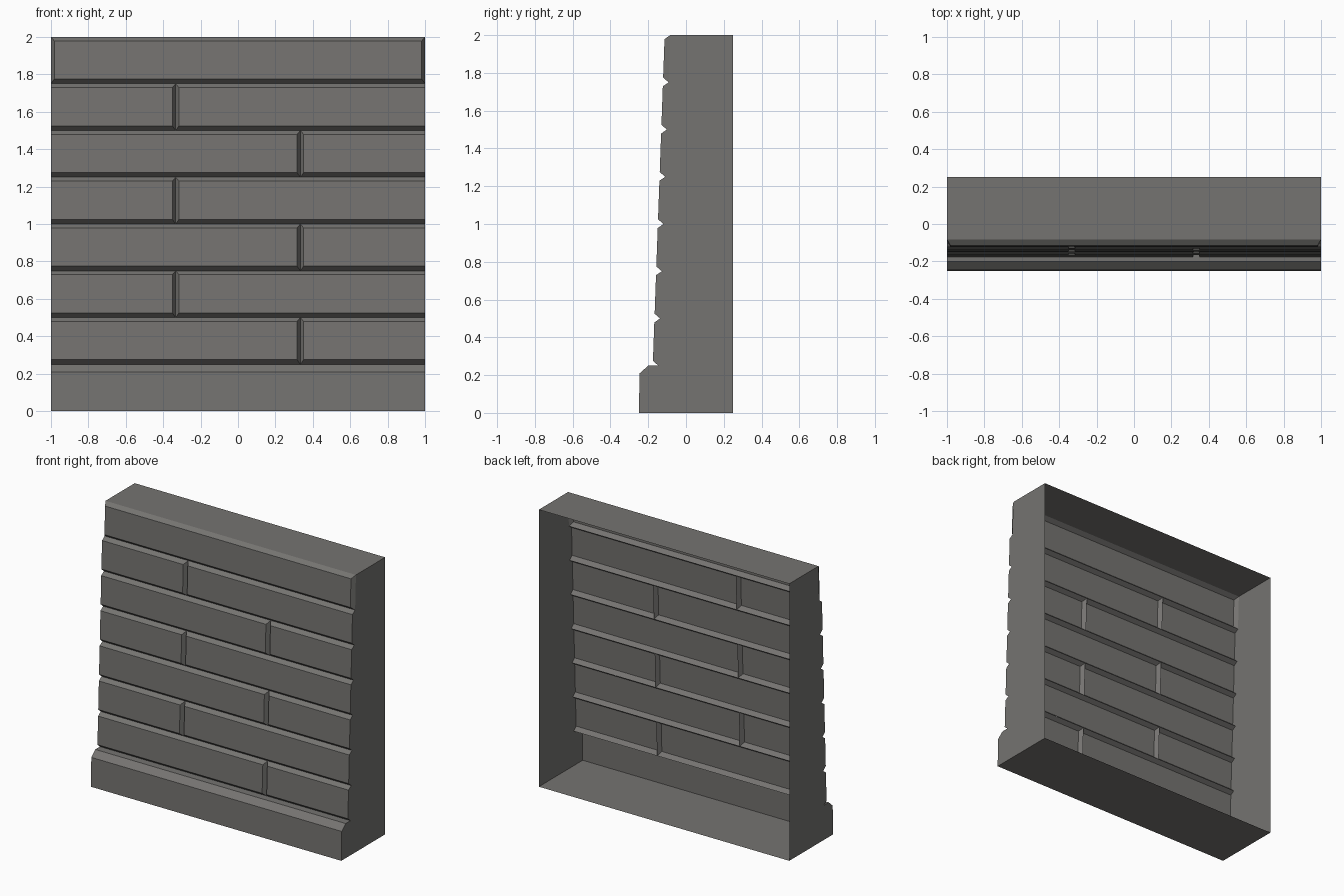
import bpy

if "Cube" in bpy.data.objects:
    bpy.data.objects.remove(bpy.data.objects["Cube"])

BEVEL_Z, BEVEL_X, DEPTH = 0.025, 0.018, 0.03
ROW = 0.25

stone = bpy.data.materials.new("dark_stone")
stone.diffuse_color = (0.178, 0.173, 0.165, 1)
stone.use_nodes = True
stone.node_tree.nodes["Principled BSDF"].inputs["Base Color"].default_value = stone.diffuse_color


def face_y(z):
    """Leaning front plane of the bricks."""
    return -0.185 + 0.036 * z


def joint_y(z):
    """Bottom of the grooves between bricks."""
    return face_y(z) + DEPTH


def make_object(name, verts, faces):
    mesh = bpy.data.meshes.new(name)
    mesh.from_pydata(verts, [], faces)
    mesh.update()
    mesh.materials.append(stone)
    obj = bpy.data.objects.new(name, mesh)
    bpy.context.collection.objects.link(obj)
    return obj


def brick(name, x0, x1, z0, left, right):
    """Bevelled brick front; left/right are the end bevel widths (0 = flush)."""
    z1 = z0 + ROW
    outer = [(x, joint_y(z), z) for x, z in ((x0, z0), (x1, z0), (x1, z1), (x0, z1))]
    a, b = x0 + left, x1 - right
    lo, hi = z0 + BEVEL_Z, z1 - BEVEL_Z * 0.85
    inner = [(x, face_y(z), z) for x, z in ((a, lo), (b, lo), (b, hi), (a, hi))]
    faces = [(4, 5, 6, 7)]
    for i in range(4):
        j = (i + 1) % 4
        faces.append((i, j, 4 + j, 4 + i))
    make_object(name, outer + inner, faces)


# Open-backed casing: floor, top, sides and the projecting plinth
profile = [(-0.25, 0), (0.25, 0), (0.25, 2), (joint_y(2), 2),
           (joint_y(ROW), ROW), (-0.2, ROW), (-0.245, 0.21)]
n = len(profile)
verts = [(x, y, z) for x in (-1, 1) for y, z in profile]
faces = [tuple(range(n, 2 * n)), tuple(reversed(range(n)))]
for i in range(n):
    if i not in (1, 3):  # back is open, sloping front is filled by bricks
        j = (i + 1) % n
        faces.append((i, j, n + j, n + i))
make_object("wall_casing", verts, faces)

# Six courses of two bricks with alternating joints
for row in range(1, 7):
    joint = 1 / 3 if row % 2 else -1 / 3
    brick(f"brick_left_{row}", -1, joint, row * ROW, 0, BEVEL_X)
    brick(f"brick_right_{row}", joint, 1, row * ROW, BEVEL_X, 0)

# Full-width coping course with bevelled ends
brick("coping_brick", -1, 1, 7 * ROW, BEVEL_X, BEVEL_X)
